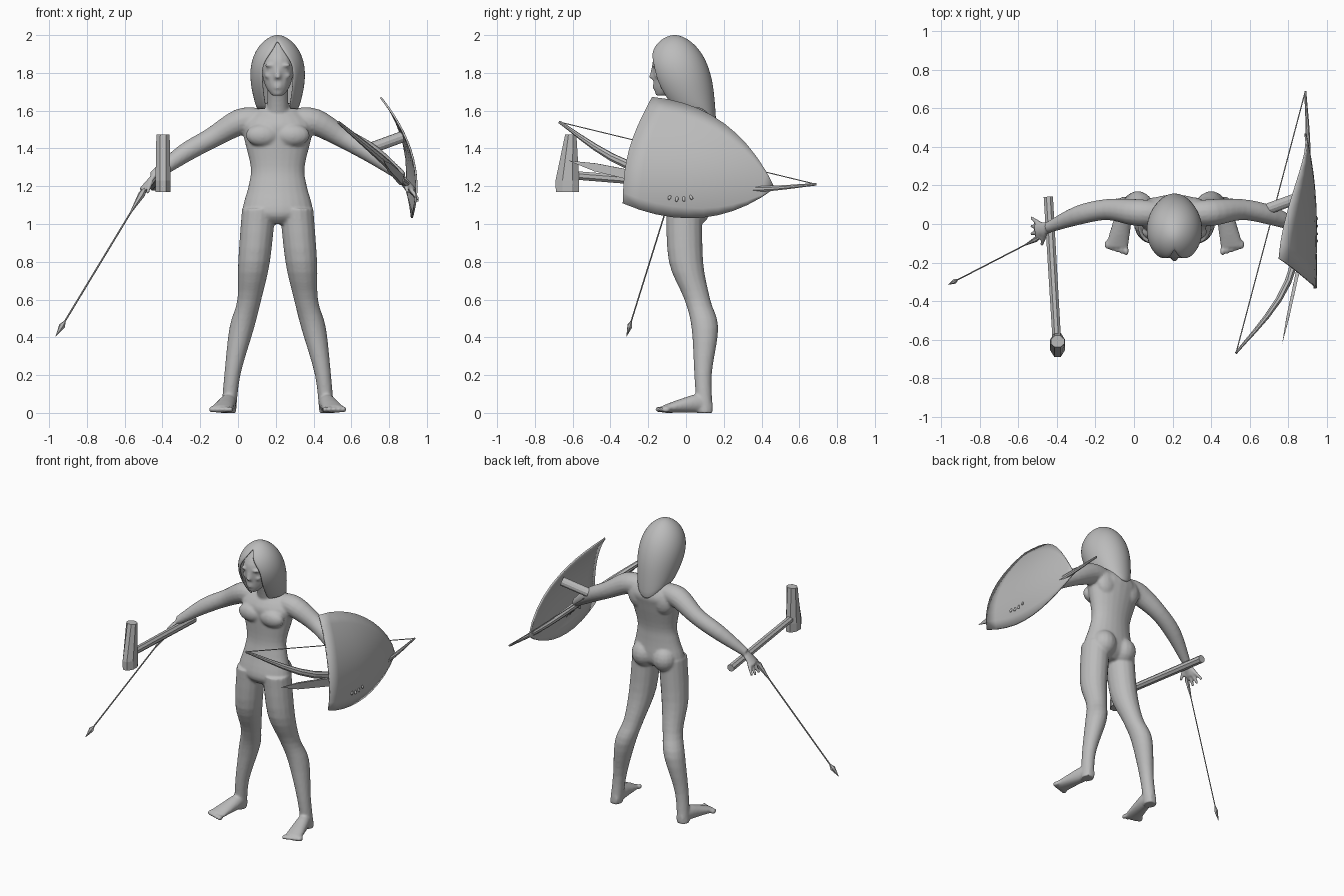
import bpy
import bmesh
from math import sin, cos, pi
from mathutils import Vector, Matrix

default_cube = bpy.data.objects.get("Cube")
if default_cube:
    bpy.data.objects.remove(default_cube)

FIGURE_X = .21  # the figure stands to one side of the long weapons
ACROSS, DEPTH, UP = Vector((1, 0, 0)), Vector((0, 1, 0)), Vector((0, 0, 1))

grey = bpy.data.materials.new("plain_grey")
grey.use_nodes = True
grey.diffuse_color = (.5, .5, .5, 1)
shader = grey.node_tree.nodes["Principled BSDF"]
shader.inputs["Base Color"].default_value = grey.diffuse_color
shader.inputs["Roughness"].default_value = .7


def finish(bm, name, smooth=False, offset_x=0):
    """Turn a bmesh into a named object with the grey material."""
    bmesh.ops.recalc_face_normals(bm, faces=bm.faces[:])
    for face in bm.faces:
        face.smooth = smooth
    mesh = bpy.data.meshes.new(name)
    bm.to_mesh(mesh)
    bm.free()
    mesh.materials.append(grey)
    obj = bpy.data.objects.new(name, mesh)
    obj.location.x = offset_x
    bpy.context.scene.collection.objects.link(obj)
    return obj


def refine(rows, steps):
    """Pass a smooth curve through rows of numbers."""
    rows = [Vector(row) for row in rows]
    result = []
    for i in range(len(rows) - 1):
        start, end = rows[i], rows[i + 1]
        leave = (end - rows[max(i - 1, 0)]) / 2
        arrive = (rows[min(i + 2, len(rows) - 1)] - start) / 2
        for step in range(steps):
            t = step / steps
            ease = t * t * (3 - 2 * t)
            bend = leave * t * (1 - t) ** 2 - arrive * t * t * (1 - t)
            result.append(start.lerp(end, ease) + bend)
    return result + [rows[-1]]


def bridge(bm, rings, closed):
    """Join neighbouring rings of vertices with quads."""
    for low, high in zip(rings, rings[1:]):
        count = len(low)
        for k in range(count if closed else count - 1):
            n = (k + 1) % count
            bm.faces.new((low[k], low[n], high[n], high[k]))


def loft(bm, rows, u, v=None, sides=16, side=1, flat=1, steps=4):
    """Closed skin through rings given as x, y, z, radius and, if needed, second radius.
    Without v, each ring is turned square to the path."""
    flip = Vector((side, 1, 1))
    rows = refine(rows, steps)
    centres = [Vector(row[:3]) * flip for row in rows]
    rings = []
    for i, row in enumerate(rows):
        across, other = u, v
        if v is None:
            along = centres[min(i + 1, len(rows) - 1)] - centres[max(i - 1, 0)]
            other = along.cross(u).normalized()
            across = other.cross(along).normalized()
        width = row[3]
        height = row[4] if len(row) > 4 else width * flat
        ring = []
        for k in range(sides):
            angle = 2 * pi * (k + .5) / sides
            point = across * cos(angle) * width + other * sin(angle) * height
            ring.append(bm.verts.new(centres[i] + point))
        rings.append(ring)
    bridge(bm, rings, True)
    bm.faces.new(rings[0])
    bm.faces.new(rings[-1])
    bmesh.ops.recalc_face_normals(bm, faces=bm.faces[:])


def ellipsoid(bm, centre, radii):
    place = Matrix.Translation(centre) @ Matrix.Diagonal((*radii, 1))
    bmesh.ops.create_uvsphere(bm, u_segments=16, v_segments=10, radius=1, matrix=place)


def bar(name, rows, sides=8, flat=1, steps=1):
    """A separate object lofted along a path."""
    bm = bmesh.new()
    loft(bm, rows, UP, sides=sides, flat=flat, steps=steps)
    return finish(bm, name)


# Torso, whose centre leans back steadily with height
body = bmesh.new()
torso = [(1, .1), (1.06, .185), (1.2, .155), (1.3, .143), (1.46, .18), (1.54, .185), (1.64, .07)]
loft(body, [(0, (z - 1.1) / 10, z, width) for z, width in torso],
     ACROSS, DEPTH, sides=24, flat=.58)

# Neck, head, nose and lips
loft(body, [(0, .04, 1.55, .07), (0, 0, 1.65, .056), (0, -.05, 1.8, .056)], ACROSS, DEPTH)
head = [(1.68, -.125, .03), (1.74, -.09, .07), (1.87, -.07, .09), (1.97, -.055, .04)]
loft(body, [(0, y, z, width) for z, y, width in head], ACROSS, DEPTH, flat=1.18)
loft(body, [(0, -.17, 1.84, .01), (0, -.18, 1.77, .018)], ACROSS, DEPTH, sides=8)
for lip_z in (1.722, 1.735):
    ellipsoid(body, (0, -.165, lip_z), (.025, .012, .007))

for side in (-1, 1):
    # Brow, cheek, chest, shoulder blade and seat
    ellipsoid(body, (side * .04, -.164, 1.84), (.03, .016, .01))
    ellipsoid(body, (side * .045, -.145, 1.785), (.025, .022, .016))
    ellipsoid(body, (side * .08, -.04, 1.47), (.09, .05, .06))
    ellipsoid(body, (side * .09, .09, 1.5), (.08, .05, .09))
    ellipsoid(body, (side * .08, .045, 1.08), (.083, .085, .09))

    # Leg
    loft(body, [(.1, -.01, 1.08, .09), (.125, 0, .8, .085), (.15, .06, .6, .064),
                (.19, .1, .45, .066), (.24, .09, .2, .043), (.26, .1, 0, .04)],
         ACROSS, DEPTH, side=side, flat=1.08)

    # Foot and toes, resting on the ground
    foot = [(.255, .14, .025, .03), (.26, .07, .042, .05),
            (.28, -.03, .052, .037), (.3, -.12, .06, .02)]
    loft(body, [(x, y, height, width, height) for x, y, width, height in foot],
         ACROSS, UP, side=side)
    for toe in range(5):
        ellipsoid(body, (side * (.25 + toe / 40), -.14 + toe / 120, .018), (.013, .025, .017))

    # Arm and palm
    loft(body, [(.1, .055, 1.55, .065), (.2, .06, 1.54, .07), (.35, .075, 1.455, .055),
                (.5, .045, 1.37, .05), (.66, -.02, 1.25, .028)], DEPTH, side=side)
    loft(body, [(.65, -.02, 1.26, .028), (.715, -.03, 1.175, .043)],
         DEPTH, side=side, flat=.5)

    # Fingers spread from the palm, and thumb
    for spread in (-1.5, -.5, .5, 1.5):
        tip_z = 1.11 + abs(spread) / 80
        loft(body, [(.7, spread / 45 - .03, 1.19, .013), (.745, spread / 24 - .03, tip_z, .01)],
             DEPTH, sides=8, side=side)
    loft(body, [(.67, -.045, 1.23, .016), (.69, -.11, 1.165, .01)], ACROSS, sides=8, side=side)

figure = finish(body, "body", True, FIGURE_X)
blend = figure.modifiers.new("blend_parts", "REMESH")
blend.mode = "VOXEL"
blend.voxel_size = .008
blend.use_smooth_shade = True
relax = figure.modifiers.new("relax", "SMOOTH")
relax.iterations = 5

# Hair: rings that open over the face below the crown and hang lower at the back
hair = bmesh.new()
rows, strands = 12, 24
rings = []
for row in range(rows + 1):
    t = (row / rows) ** 1.5
    z = 2.003 - .4 * t
    width = .145 * sin(2.3 * t ** .6) + .001
    opening = pi - .62 * min(1, max(0, t - .06) * 3)
    drop = 4 * max(0, 1.75 - z) ** 2
    ring = []
    for k in range(strands + 1):
        angle = opening * (2 * k / strands - 1)
        y = t * t / 10 - .06 + width * 1.12 * cos(angle)
        fall = drop * max(0, cos(angle)) ** 2
        ring.append(hair.verts.new((width * sin(angle), y, z - fall)))
    rings.append(ring)
bridge(hair, rings, False)
bmesh.ops.remove_doubles(hair, verts=hair.verts[:], dist=.003)
hair_cap = finish(hair, "hair", True, FIGURE_X)
thick = hair_cap.modifiers.new("thickness", "SOLIDIFY")
thick.thickness = .014
hair_cap.modifiers.new("rounding", "SUBSURF").levels = 1


def curve_point(start, control, end, t):
    start, control, end = Vector(start), Vector(control), Vector(end)
    return start.lerp(control, t).lerp(control.lerp(end, t), t)


# Shield: curved sheet between two bowed edges that meet at the rear point
shield = bmesh.new()
columns, steps = 10, 10
rear_point = (.47, 1.19)
rings = []
for column in range(columns + 1):
    t = column / columns
    top = curve_point((-.18, 1.67), (.26, 1.63), rear_point, t)
    bottom = curve_point((-.335, 1.11), (.11, .92), rear_point, t)
    ring = []
    for k in range(steps + 1):
        y, z = top.lerp(bottom, k / steps)
        y -= .045 * sin(pi * k / steps) * (1 - t)
        x = .945 - .86 * (z - 1.2) ** 2 - max(y, 0) ** 2 / 4
        ring.append(shield.verts.new((x, y, z)))
    rings.append(ring)
bridge(shield, rings, False)
bmesh.ops.remove_doubles(shield, verts=shield.verts[:], dist=.001)
sheet = finish(shield, "shield", True)
plate = sheet.modifiers.new("thickness", "SOLIDIFY")
plate.thickness = .01
plate.offset = 0
bar("shield_strap", [(.7, .08, 1.4, .03), (.865, .14, 1.46, .03)], sides=12)

# Bow and string
bow_tip, bow_end = (.53, -.67, 1.54), (.89, .69, 1.21)
bar("bow", [(*bow_tip, .008), (.8, -.3, 1.31, .024), (.9, .25, 1.19, .02), (*bow_end, .007)],
    flat=.8, steps=5)
bar("bow_string", [(*bow_tip, .003), (*bow_end, .003)], sides=6)

# Dagger held beside the bow
guard = (.865, -.18, 1.235)
bar("dagger_blade", [(.77, -.62, 1.335, .001), (.8, -.48, 1.3, .03), (*guard, .04)],
    sides=4, flat=.35)
bar("dagger_grip", [(*guard, .016), (.915, .05, 1.19, .016)])

# Hammer, its head narrowing upwards
bar("hammer_handle", [(-.445, .14, 1.2, .026), (-.4, -.62, 1.26, .024)])
hammer = bmesh.new()
loft(hammer, [(-.397, -.628, 1.17, .042, .066), (-.397, -.628, 1.23, .043, .068),
              (-.397, -.61, 1.475, .038, .032)], ACROSS, DEPTH, sides=8, steps=1)
finish(hammer, "hammer_head")

# Arrow pointing down from the right hand
arrow_top, arrow_tip = Vector((-.49, -.07, 1.19)), Vector((-.965, -.315, .405))
arrow_parts = {
    "arrow_shaft": [(0, .005), (.95, .005)],
    "arrow_head": [(.9, .006), (.93, .018), (1, .001)],
    "arrow_fletching": [(0, .008), (.04, .02), (.16, .005)],
}
for name, profile in arrow_parts.items():
    bar(name, [(*arrow_top.lerp(arrow_tip, t), radius) for t, radius in profile],
        sides=6, flat=.7)
